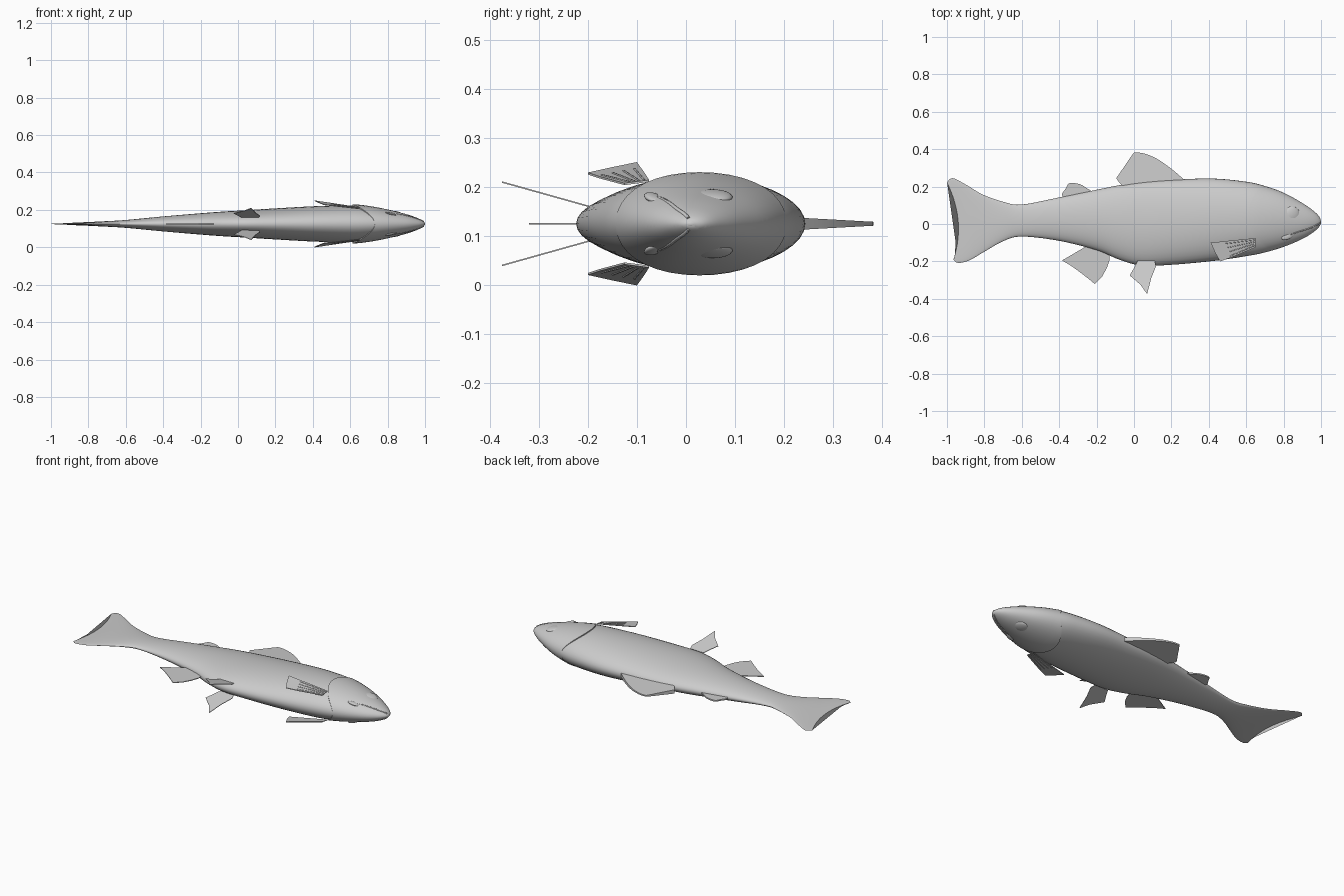
import bpy, bmesh, math

if "Cube" in bpy.data.objects:
    bpy.data.objects.remove(bpy.data.objects["Cube"])

ZC = 0.125                      # mid plane of the fish, lying on its side
mat = bpy.data.materials.new("plain_grey")
mat.diffuse_color = (0.6, 0.6, 0.6, 1)
mat.use_nodes = True
mat.node_tree.nodes["Principled BSDF"].inputs["Base Color"].default_value = mat.diffuse_color

# Body stations: x, back edge y, belly edge y, half thickness
STATIONS = [
    (-0.94, 0.222, -0.19, 0.003), (-0.92, 0.245, -0.208, 0.004),
    (-0.87, 0.21, -0.195, 0.007), (-0.80, 0.157, -0.15, 0.010),
    (-0.70, 0.119, -0.092, 0.015), (-0.60, 0.104, -0.067, 0.021),
    (-0.40, 0.142, -0.09, 0.040), (-0.20, 0.183, -0.14, 0.057),
    (-0.08, 0.207, -0.19, 0.066), (0.04, 0.224, -0.222, 0.073),
    (0.20, 0.236, -0.218, 0.083), (0.42, 0.243, -0.198, 0.095),
    (0.60, 0.226, -0.172, 0.098), (0.70, 0.203, -0.152, 0.090),
    (0.80, 0.167, -0.122, 0.073), (0.90, 0.112, -0.080, 0.050),
    (0.96, 0.070, -0.043, 0.030), (0.99, 0.040, -0.015, 0.014),
    (1.00, 0.014, 0.004, 0.003)]


def smooth_path(pts, steps):
    out = []
    for i in range(len(pts) - 1):
        a, b, c, d = (pts[max(0, min(len(pts) - 1, i + k))] for k in (-1, 0, 1, 2))
        for s in range(steps):
            t = s / steps
            out.append(tuple(0.5 * (2 * q + (r - p) * t + (2 * p - 5 * q + 4 * r - w) * t * t
                                    + (3 * q - p - 3 * r + w) * t ** 3)
                             for p, q, r, w in zip(a, b, c, d)))
    return out + [pts[-1]]


DENSE = smooth_path(STATIONS, 5)


def profile(x):
    for a, b in zip(DENSE, DENSE[1:]):
        if x <= b[0]:
            t = max(0, (x - a[0]) / (b[0] - a[0]))
            return [p + (q - p) * t for p, q in zip(a, b)][1:]
    return DENSE[-1][1:]


def surface(x, y):
    """Half thickness of the body at a point of its side."""
    top, bot, hw = profile(x)
    t = (2 * y - top - bot) / (top - bot)
    return hw * math.sqrt(max(0, 1 - t * t))


def finish(bm, name, angle=40):
    bmesh.ops.recalc_face_normals(bm, faces=bm.faces[:])
    me = bpy.data.meshes.new(name)
    bm.to_mesh(me)
    bm.free()
    ob = bpy.data.objects.new(name, me)
    bpy.context.collection.objects.link(ob)
    me.materials.append(mat)
    bpy.ops.object.select_all(action='DESELECT')
    ob.select_set(True)
    bpy.context.view_layer.objects.active = ob
    bpy.ops.object.shade_smooth_by_angle(angle=math.radians(angle))
    return ob


def loft(name, rings):
    bm = bmesh.new()
    rows = [[bm.verts.new(p) for p in r] for r in rings]
    n = len(rows[0])
    for a, b in zip(rows, rows[1:]):
        for i in range(n):
            j = (i + 1) % n
            bm.faces.new((a[i], a[j], b[j], b[i]))
    bm.faces.new(rows[0])
    bm.faces.new(rows[-1])
    return finish(bm, name)


N = 40
ANGLES = [2 * math.pi * i / N for i in range(N)]

# Body with forked tail: the last rings bend backwards at both edges
rings = []
for x, top, bot, hw in DENSE:
    f = max(0, (-0.72 - x) / 0.22) ** 2
    ring = []
    for a in ANGLES:
        t = math.cos(a)
        ring.append((x - f * (0.0425 * t * t + 0.0175 * t),
                     (top + bot) / 2 + (top - bot) / 2 * t, ZC + hw * math.sin(a)))
    rings.append(ring)
loft("body_and_tail", rings)

# Head cover: slightly raised shell with a curved gill edge
rings = []
for k in range(-1, 25):
    u = max(0, k) / 24
    u = 1 - (1 - u) ** 1.4
    ring = []
    for a in ANGLES:
        t = math.cos(a)
        x = 0.612 + 0.10 * t * t - 0.02 * t
        x += (0.999 - x) * u
        top, bot, hw = profile(x)
        hw = hw * 0.9 if k < 0 else hw + 0.007 * (1 - u) + 0.0005
        ring.append((x, (top + bot) / 2 + (top - bot) / 2 * t, ZC + hw * math.sin(a)))
    rings.append(ring)
loft("head_cover", rings)


def fin(name, pts, dz, half):
    """Flat fin from an outline; dz gives its tilt, half its half thickness."""
    bm = bmesh.new()
    up = [bm.verts.new((x, y, ZC + dz(x, y) + half(y))) for x, y in pts]
    lo = [bm.verts.new((x, y, ZC + dz(x, y) - half(y))) for x, y in pts]
    bm.faces.new(up)
    bm.faces.new(lo[::-1])
    for i in range(len(pts)):
        j = (i + 1) % len(pts)
        bm.faces.new((up[i], lo[i], lo[j], up[j]))
    return finish(bm, name)


def tube(name, pts, radius):
    """Thin ridge following a path."""
    cu = bpy.data.curves.new(name, 'CURVE')
    cu.dimensions = '3D'
    cu.bevel_depth = radius
    cu.bevel_resolution = 1
    cu.use_fill_caps = True
    sp = cu.splines.new('POLY')
    sp.points.add(len(pts) - 1)
    for p, co in zip(sp.points, pts):
        p.co = (*co, 1)
    cu.materials.append(mat)
    ob = bpy.data.objects.new(name, cu)
    bpy.context.collection.objects.link(ob)


def blob(name, loc, scale, tilt=0):
    bm = bmesh.new()
    bmesh.ops.create_uvsphere(bm, u_segments=24, v_segments=14, radius=1)
    ob = finish(bm, name, 60)
    ob.location, ob.scale, ob.rotation_euler = loc, scale, (0, tilt, 0.35 if "jaw" in name else 0)


# Fins in the mid plane
flat = lambda x, y: 0
fin("dorsal_fin", smooth_path([(0.27, 0.235), (0.20, 0.295), (0.12, 0.35), (0.05, 0.378), (0.0, 0.382)], 4)
    + [(-0.02, 0.355), (-0.05, 0.31), (-0.095, 0.245), (-0.085, 0.23), (-0.06, 0.20), (0.1, 0.20)],
    flat, lambda y: 0.004 + max(0, 0.382 - y) * 0.055)
fin("adipose_fin", smooth_path([(-0.22, 0.172), (-0.25, 0.19), (-0.29, 0.213), (-0.345, 0.218),
                               (-0.365, 0.19), (-0.385, 0.158), (-0.37, 0.135)], 4), flat, lambda y: 0.004)
fin("anal_fin", smooth_path([(-0.385, -0.195), (-0.33, -0.228), (-0.26, -0.28), (-0.21, -0.32)], 3)
    + [(-0.17, -0.28), (-0.145, -0.235), (-0.13, -0.19), (-0.13, -0.15), (-0.24, -0.11)],
    flat, lambda y: 0.002)

# Paired parts on both sides
for side, s in (("left", 1), ("right", -1)):
    fin(side + "_pelvic_fin", [(0.02, -0.195), (0.11, -0.195), (0.118, -0.225), (0.092, -0.29), (0.07, -0.375),
                               (0.035, -0.325), (-0.023, -0.275), (0.0, -0.235)],
        lambda x, y: s * (0.036 + (-0.2 - y) * 0.28), lambda y: 0.0015)
    pectoral = lambda x, y: s * (0.084 + (0.65 - x) * 0.165 + (y + 0.1) * 0.13)
    fin(side + "_pectoral_fin", [(0.65, -0.075), (0.53, -0.087), (0.41, -0.1), (0.432, -0.15), (0.46, -0.2),
                                 (0.53, -0.175), (0.65, -0.125)], pectoral, lambda y: 0.002)
    # Raised rays on the pectoral fin
    for k in range(4):
        a, b = (0.645, -0.085 - 0.01 * k), (0.49 + 0.008 * k, -0.105 - 0.022 * k)
        tube(side + "_fin_ray", [(*p, ZC + pectoral(*p) + s * 0.002) for p in (a, b)], 0.0022)
    # Eye
    blob(side + "_eye", (0.845, 0.053, ZC + s * 0.054), (0.042, 0.042, 0.014), s * 0.22)
    # Lip and jaw corner
    lip = smooth_path([(0.993, 0.005), (0.95, -0.018), (0.89, -0.038), (0.83, -0.058), (0.80, -0.075)], 4)
    tube(side + "_lip", [(x, y, ZC + s * surface(x, y)) for x, y in lip], 0.004)
    blob(side + "_jaw_corner", (0.82, -0.066, ZC + s * surface(0.82, -0.066)), (0.034, 0.017, 0.008), s * 0.25)
